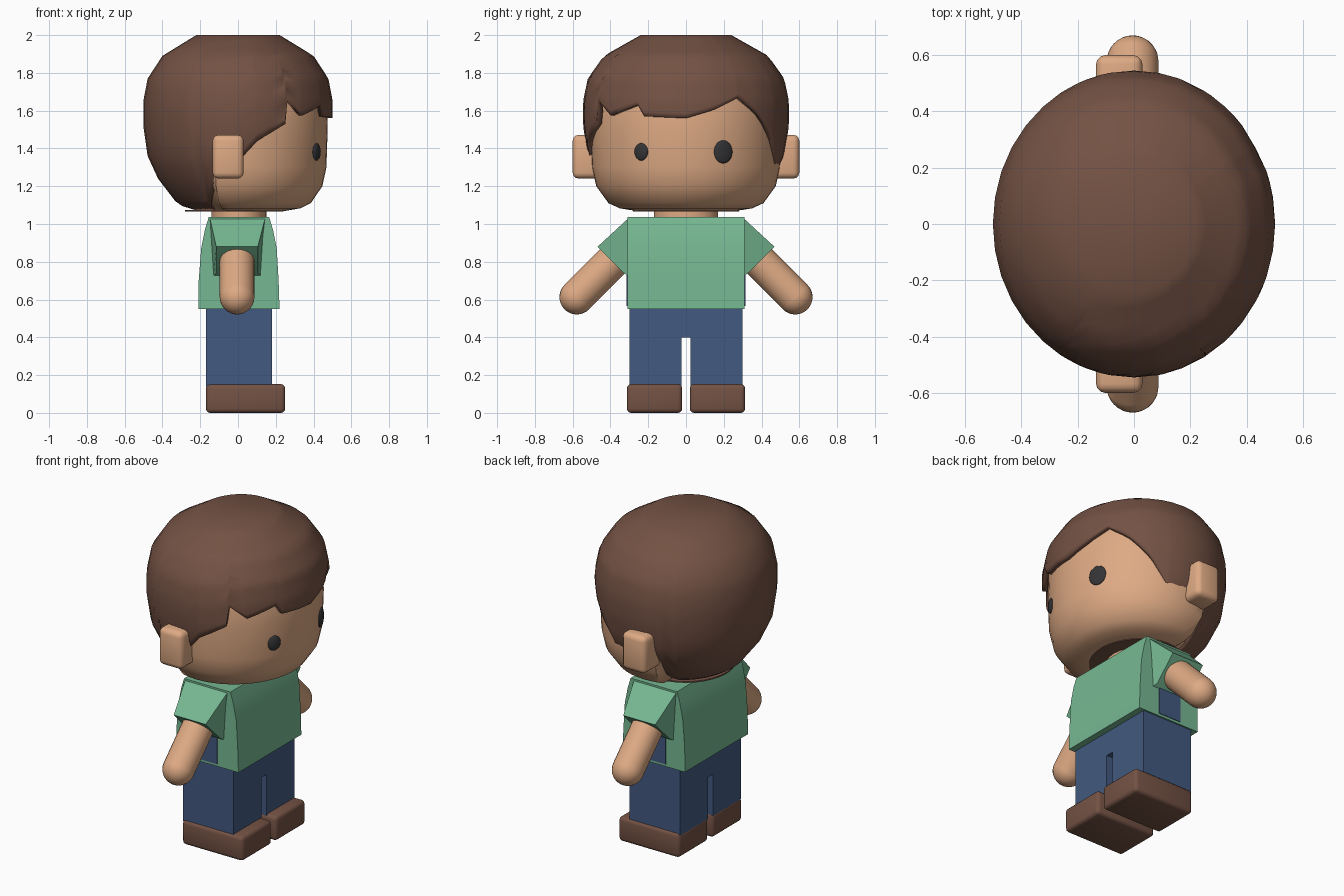
import bpy, bmesh, math
from mathutils import Matrix, Vector

if "Cube" in bpy.data.objects:
    bpy.data.objects.remove(bpy.data.objects["Cube"])


def mat(name, r, g, b):
    m = bpy.data.materials.new(name)
    m.diffuse_color = [((c / 255 + 0.055) / 1.055) ** 2.4 for c in (r, g, b)] + [1]
    m.use_nodes = True
    m.node_tree.nodes["Principled BSDF"].inputs["Base Color"].default_value = m.diffuse_color
    return m


SKIN = mat("skin", 222, 170, 132)
BROWN = mat("brown", 116, 82, 68)
GREEN = mat("shirt green", 118, 184, 146)
NAVY = mat("trouser navy", 66, 90, 128)
DARK = mat("eye dark", 52, 52, 54)


def finish(name, bm, material, angle=40):
    bmesh.ops.recalc_face_normals(bm, faces=bm.faces)
    me = bpy.data.meshes.new(name)
    bm.to_mesh(me)
    bm.free()
    me.materials.append(material)
    ob = bpy.data.objects.new(name, me)
    bpy.context.collection.objects.link(ob)
    bpy.ops.object.select_all(action='DESELECT')
    ob.select_set(True)
    bpy.context.view_layer.objects.active = ob
    bpy.ops.object.shade_smooth_by_angle(angle=math.radians(angle))
    return ob


def hexa(name, pts, material, bevel=0.0):
    """Six-sided block from two matching four-point ends."""
    bm = bmesh.new()
    v = [bm.verts.new(p) for p in pts]
    bm.faces.new(v[:4])
    bm.faces.new(v[4:])
    for i in range(4):
        j = (i + 1) % 4
        bm.faces.new((v[i], v[j], v[j + 4], v[i + 4]))
    if bevel:
        bmesh.ops.bevel(bm, geom=bm.edges[:], offset=bevel, segments=3,
                        profile=0.5, affect='EDGES')
    return finish(name, bm, material)


def box(name, x0, x1, y0, y1, z0, z1, material, bevel=0.0):
    ring = [(x0, y0), (x1, y0), (x1, y1), (x0, y1)]
    return hexa(name, [(x, y, z) for z in (z0, z1) for x, y in ring], material, bevel)


def lerp(table, s):
    i = min(int(s), len(table) - 2)
    return Vector(table[i]).lerp(Vector(table[i + 1]), s - i)


def at(table, x):
    for (x0, y0), (x1, y1) in zip(table, table[1:]):
        if x <= x1:
            return y0 + (y1 - y0) * (x - x0) / (x1 - x0)
    return table[-1][1]


def wrap(columns, name, material, caps):
    """Skin a closed ring of vertical point columns."""
    bm = bmesh.new()
    cols = [[bm.verts.new(p) for p in c] for c in columns]
    for c, d in zip(cols, cols[1:] + cols[:1]):
        for k in range(len(c) - 1):
            bm.faces.new((c[k], d[k], d[k + 1], c[k + 1]))
    bm.faces.new([c[-1] for c in cols])
    if caps:
        bm.faces.new([c[0] for c in cols])
    return finish(name, bm, material, 50)


# Height and half-width profiles
HAIR = [(1.075, .25), (1.095, .32), (1.12, .36), (1.24, .46), (1.36, .52),
        (1.52, .545), (1.65, .545), (1.77, .52), (1.89, .435), (2.0, .24)]
FACE = [(1.07, .27), (1.083, .35), (1.11, .41), (1.2, .475), (1.3, .498),
        (1.5, .505), (1.65, .5), (1.77, .46), (1.88, .37), (1.95, .2)]
# Hair edge: angle from the face direction, height
EDGE = [(-180, 1.075), (-122, 1.075), (-114, 1.14), (-104, 1.22), (-90, 1.33),
        (-78, 1.44), (-60, 1.53), (-58.5, 1.655), (-47, 1.575), (-28, 1.63),
        (-24, 1.57), (0, 1.56), (16, 1.605), (31, 1.67), (45, 1.58), (57, 1.47),
        (72, 1.29), (90, 1.27), (104, 1.2), (114, 1.13), (122, 1.075), (180, 1.075)]

# Head, slimmer at the back to sit under the hair
cols = []
for i in range(48):
    a = -180 + i * 7.5
    c, s = math.cos(math.radians(a)), math.sin(math.radians(a))
    col = []
    for z, r in FACE:
        if abs(a) > 105:
            r = min(r, at(HAIR, z) - 0.03)
        col.append((0.94 * r * c, r * s, z))
    cols.append(col)
wrap(cols, "head", SKIN, True)

# Hair shell ending at the jagged edge
angles = sorted({e[0] for e in EDGE} | set(range(-180, 180, 10)))
index = [(p[0], i) for i, p in enumerate(HAIR)]
cols = []
for a in angles:
    if a == 180:
        continue
    c, s = math.cos(math.radians(a)), math.sin(math.radians(a))
    s0 = at(index, at(EDGE, a))
    col = []
    for k in range(19):
        z, r = lerp(HAIR, s0 + (9 - s0) * k / 18)
        col.append((0.92 * r * c, r * s, z))
    cols.append(col)
hair = wrap(cols, "hair", BROWN, False)
sol = hair.modifiers.new("thickness", 'SOLIDIFY')
sol.thickness = 0.03
sol.offset = -1

# Hair patch under the head
bm = bmesh.new()
bmesh.ops.create_cone(bm, cap_ends=True, segments=32, radius1=1, radius2=1, depth=1,
                      matrix=Matrix.Translation((-0.02, 0, 1.069)) @ Matrix.Diagonal((.26, .28, .008, 1)))
finish("hair_underside", bm, BROWN)

# Eyes
for name, y, w, h in (("right_eye", -0.237, .04, .046), ("left_eye", 0.197, .053, .061)):
    a = math.asin(y / 0.5)
    bm = bmesh.new()
    bmesh.ops.create_uvsphere(bm, u_segments=20, v_segments=12, radius=1,
                              matrix=Matrix.Translation((0.472 * math.cos(a), y, 1.382))
                              @ Matrix.Rotation(a, 4, 'Z') @ Matrix.Diagonal((.014, w, h, 1)))
    finish(name, bm, DARK)

# Neck
bm = bmesh.new()
bmesh.ops.create_cone(bm, cap_ends=True, segments=24, radius1=1, radius2=1, depth=0.12,
                      matrix=Matrix.Translation((0.005, 0, 1.06)) @ Matrix.Diagonal((.145, .17, 1, 1)))
finish("neck", bm, SKIN)

# Shirt body: side profile extruded across
prof = [(-.21, .55), (.22, .55), (.215, .7), (.205, .87), (.185, .97), (.165, 1.037),
        (-.155, 1.037), (-.175, .97), (-.195, .87), (-.208, .7)]
bm = bmesh.new()
face = bm.faces.new([bm.verts.new((x, -.31, z)) for x, z in prof])
ext = bmesh.ops.extrude_face_region(bm, geom=[face])
bmesh.ops.translate(bm, vec=(0, .62, 0), verts=[g for g in ext['geom'] if isinstance(g, bmesh.types.BMVert)])
if not face.is_valid or len(bm.faces) < 12:
    bm.faces.new([v for v in bm.verts if v.co.y < 0])
finish("shirt", bm, GREEN, 30)

# Hips
box("hips", -.17, .18, -.3, .3, .4, .56, NAVY)

for side, s in (("right", -1), ("left", 1)):
    # Legs and shoes
    box(side + "_leg", -.17, .18, s * .025, s * .3, .14, .41, NAVY)
    box(side + "_shoe", -.17, .25, s * .02, s * .313, 0, .152, BROWN, .022)
    # Dark panel on the side of the shirt
    box(side + "_side_panel", -.08, .075, s * .307, s * .314, .565, .79, NAVY)
    # Ears
    box(side + "_ear", -.135, .03, s * .42, s * .6, 1.24, 1.472, SKIN, .032)
    # Sleeves
    hexa(side + "_sleeve",
         [(-.15, s * .3, 1.035), (.145, s * .3, 1.035), (.125, s * .3, .72), (-.13, s * .3, .72),
          (-.115, s * .468, .88), (.105, s * .468, .88), (.105, s * .33, .742), (-.115, s * .33, .742)],
         GREEN)
    # Arms: cylinder with a round end
    hand, shoulder = Vector((-.005, s * .578, .613)), Vector((-.005, s * .35, .841))
    d = shoulder - hand
    rot = d.to_track_quat('Z', 'Y').to_matrix().to_4x4()
    bm = bmesh.new()
    bmesh.ops.create_uvsphere(bm, u_segments=24, v_segments=16, radius=.092,
                              matrix=Matrix.Translation(hand) @ rot)
    bmesh.ops.create_cone(bm, cap_ends=True, segments=24, radius1=.092, radius2=.092, depth=d.length,
                          matrix=Matrix.Translation((hand + shoulder) / 2) @ rot)
    finish(side + "_arm", bm, SKIN)
